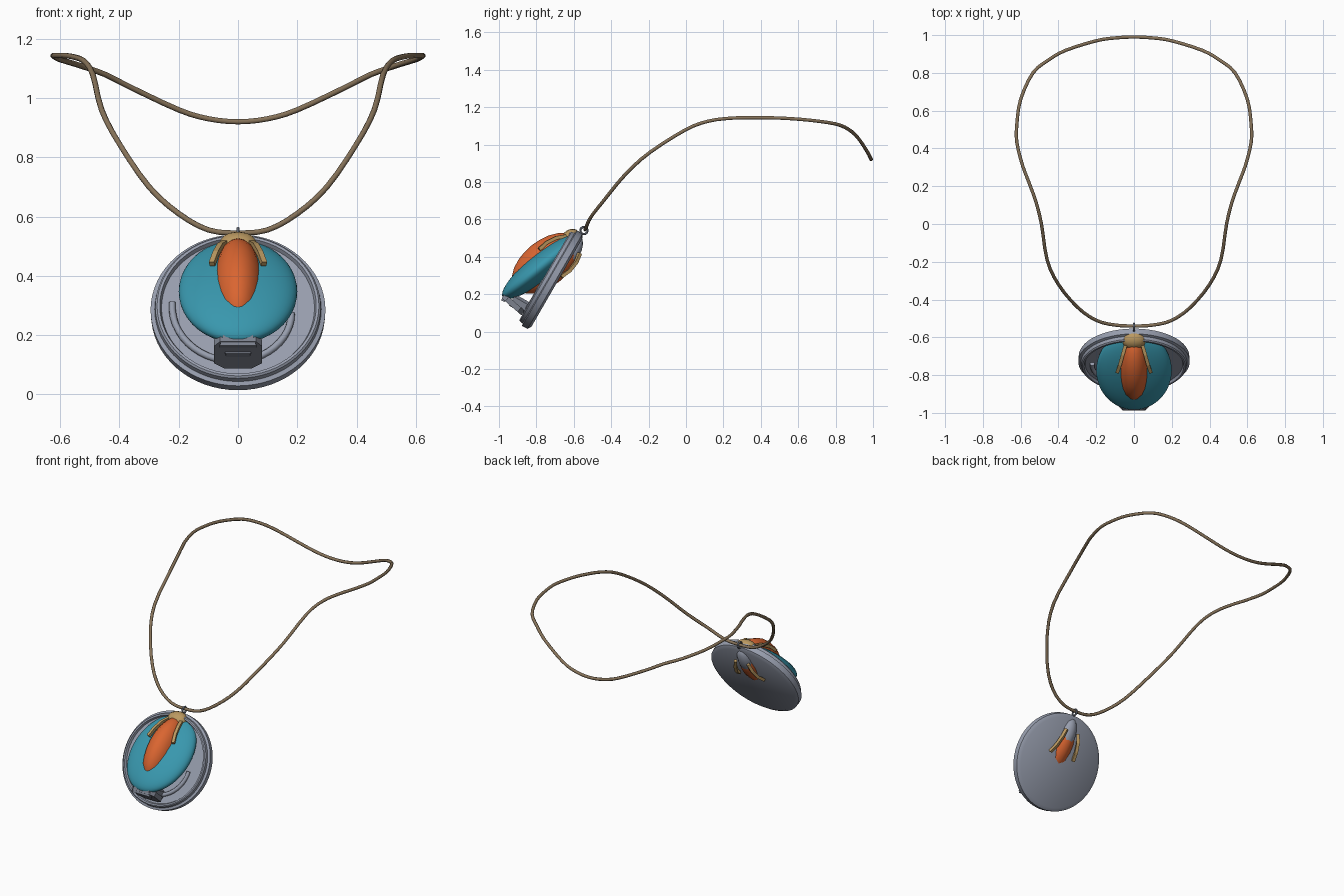
import bpy, bmesh
from math import radians, sin, cos, pi
from mathutils import Vector, Matrix

if "Cube" in bpy.data.objects:
    bpy.data.objects.remove(bpy.data.objects["Cube"])


def material(name, rgb):
    m = bpy.data.materials.new(name)
    m.use_nodes = True
    m.diffuse_color = (*rgb, 1)
    m.node_tree.nodes["Principled BSDF"].inputs["Base Color"].default_value = (*rgb, 1)
    return m


TEAL = material("teal enamel", (0.04, 0.31, 0.42))
ORANGE = material("orange gem", (0.70, 0.13, 0.03))
GOLD = material("pale gold", (0.50, 0.32, 0.12))
LEATHER = material("brown leather", (0.24, 0.17, 0.10))
STEEL = material("grey steel", (0.31, 0.34, 0.42))
CLASP = material("clasp grey", (0.20, 0.22, 0.27))


def finish(bm, name, mat, matrix=Matrix(), smooth=30):
    bmesh.ops.transform(bm, matrix=matrix, verts=bm.verts)
    bmesh.ops.recalc_face_normals(bm, faces=bm.faces)
    mesh = bpy.data.meshes.new(name)
    bm.to_mesh(mesh)
    bm.free()
    ob = bpy.data.objects.new(name, mesh)
    bpy.context.collection.objects.link(ob)
    mesh.materials.append(mat)
    if smooth:
        bpy.ops.object.select_all(action='DESELECT')
        ob.select_set(True)
        bpy.context.view_layer.objects.active = ob
        bpy.ops.object.shade_smooth_by_angle(angle=radians(smooth))
    return ob


def tilted(y, z, degrees):
    # frame with local y running up the slope and local z facing forward
    return Matrix.Translation((0, y, z)) @ Matrix.Rotation(radians(degrees), 4, 'X')


def ellipsoid(name, mat, frame, size, segments, rings, smooth=30):
    bm = bmesh.new()
    bmesh.ops.create_uvsphere(bm, u_segments=segments, v_segments=rings, radius=1)
    pole = Matrix.Rotation(pi / 2, 4, 'X')
    return finish(bm, name, mat, frame @ Matrix.Diagonal((*size, 1)) @ pole, smooth)


def lathe(name, mat, frame, profile, segments):
    bm = bmesh.new()
    verts = [bm.verts.new((r, 0, h)) for r, h in profile]
    edges = [bm.edges.new(pair) for pair in zip(verts, verts[1:])]
    bmesh.ops.spin(bm, geom=verts + edges, cent=(0, 0, 0), axis=(0, 0, 1),
                   angle=2 * pi, steps=segments)
    bmesh.ops.remove_doubles(bm, verts=bm.verts, dist=0.0005)
    return finish(bm, name, mat, frame)


def tube(name, mat, points, radius, sides=8, closed=False, smooth=50):
    bm = bmesh.new()
    points = [Vector(p) for p in points]
    n, loops = len(points), []
    for i, p in enumerate(points):
        before = points[i - 1] if closed or i else p
        after = points[(i + 1) % n] if closed or i < n - 1 else p
        t = (after - before).normalized()
        ref = Vector((0, 0, 1)) if abs(t.z) < 0.97 else Vector((1, 0, 0))
        a = t.cross(ref).normalized()
        b = a.cross(t)
        loops.append([bm.verts.new(p + radius * (a * cos(w) + b * sin(w)))
                      for w in [(k + 0.5) * 2 * pi / sides for k in range(sides)]])
    for i in range(n if closed else n - 1):
        one, two = loops[i], loops[(i + 1) % n]
        for k in range(sides):
            j = (k + 1) % sides
            bm.faces.new((one[k], one[j], two[j], two[k]))
    if not closed:
        bm.faces.new(loops[0])
        bm.faces.new(loops[-1])
    return finish(bm, name, mat, smooth=smooth)


def plate(name, mat, frame, half_outline, depth):
    # symmetric outline extruded along local z
    outline = half_outline + [(-x, y) for x, y in reversed(half_outline)]
    bm = bmesh.new()
    face = bm.faces.new([bm.verts.new((x, y, 0)) for x, y in outline])
    top = bmesh.ops.extrude_face_region(bm, geom=[face])["geom"]
    bmesh.ops.translate(bm, vec=(0, 0, depth),
                        verts=[v for v in top if isinstance(v, bmesh.types.BMVert)])
    return finish(bm, name, mat, frame, smooth=0)


def smooth_path(pts, steps=3):
    # closed Catmull-Rom interpolation
    pts, out = [Vector(p) for p in pts], []
    for i in range(len(pts)):
        a, b, c, d = (pts[(i + k) % len(pts)] for k in (-1, 0, 1, 2))
        for s in range(steps):
            t = s / steps
            out.append(0.5 * (2 * b + (c - a) * t + (2 * a - 5 * b + 4 * c - d) * t * t
                              + (3 * b - a - 3 * c + d) * t ** 3))
    return out


# Neck cord: one half, mirrored to close the loop
half = [(0, -.54, .545), (.10, -.535, .555), (.20, -.51, .61), (.30, -.44, .70),
        (.40, -.32, .845), (.46, -.19, .96), (.49, 0, 1.08), (.52, .12, 1.125),
        (.56, .23, 1.14), (.59, .31, 1.143), (.62, .43, 1.143), (.62, .53, 1.14),
        (.60, .66, 1.13), (.535, .80, 1.11), (.45, .87, 1.08), (.36, .92, 1.035),
        (.20, .97, .96), (.10, .985, .93), (0, .99, .92)]
cord = half + [(-x, y, z) for x, y, z in half[-2:0:-1]]
tube("neck_cord", LEATHER, smooth_path(cord), 0.0095, closed=True)

# Hanging ring
ring = [(0, -.546 + .019 * cos(a), .54 + .019 * sin(a))
        for a in [k * pi / 8 for k in range(16)]]
tube("hanging_ring", CLASP, ring, 0.006, 6, closed=True)

# Backing disc with raised lip
disc = tilted(-.69, .262, 60)
lathe("backing_disc", STEEL, disc,
      [(0, 0), (.272, 0), (.293, .012), (.295, .045), (.281, .05), (.279, .068),
       (.273, .074), (.264, .074), (.258, .06), (0, .06)], 64)

# Curved bar sweeping around the lower face of the disc
arc = []
for i in range(25):
    f = i / 24
    a, r = radians(176 + 176 * f), .222 - .04 * f * f
    arc.append(disc @ Vector((r * cos(a), r * sin(a), .066)))
tube("curved_bar", STEEL, arc, 0.012)

# Teal shell and orange gem running through it
ellipsoid("teal_shell", TEAL, tilted(-.775, .347, 39), (.2, .262, .07), 48, 24)
gem = tilted(-.75, .365, 39)
ellipsoid("orange_gem", ORANGE, gem, (.086, .21, .122), 16, 12, 40)
ellipsoid("rear_cover", STEEL, tilted(-.612, .42, 62), (.05, .1, .045), 12, 8, 40)

# Gold cap and prongs
ellipsoid("gold_cap", GOLD, tilted(-.617, .508, 30), (.065, .05, .038), 12, 8, 40)
for side, word in ((1, "left"), (-1, "right")):
    for face, place, lift in ((1, "front", 0), (-1, "rear", .028)):
        path = [(.045, .175, .045), (.06, .13, .07), (.074, .075, .083), (.088, .02, .08)]
        tube(f"{place}_prong_{word}", GOLD,
             [gem @ Vector((side * x, y, face * (z + lift))) for x, y, z in path],
             0.013, 4, smooth=0)

# Lower clasp: chamfered plate, wrapped lip and post to the disc
plate("clasp_plate", CLASP, tilted(-.88, .087, 139),
      [(.045, 0), (.081, .028), (.081, .115), (.06, .14)], -.03)
plate("clasp_lip", CLASP, tilted(-.988, .165, 72),
      [(.062, 0), (.055, .02), (.042, .062)], -.022)
plate("clasp_post", CLASP, disc @ Matrix.Translation((0, -.2, .05)),
      [(.04, -.035), (.06, -.015), (.06, .02), (.04, .035)], .11)
